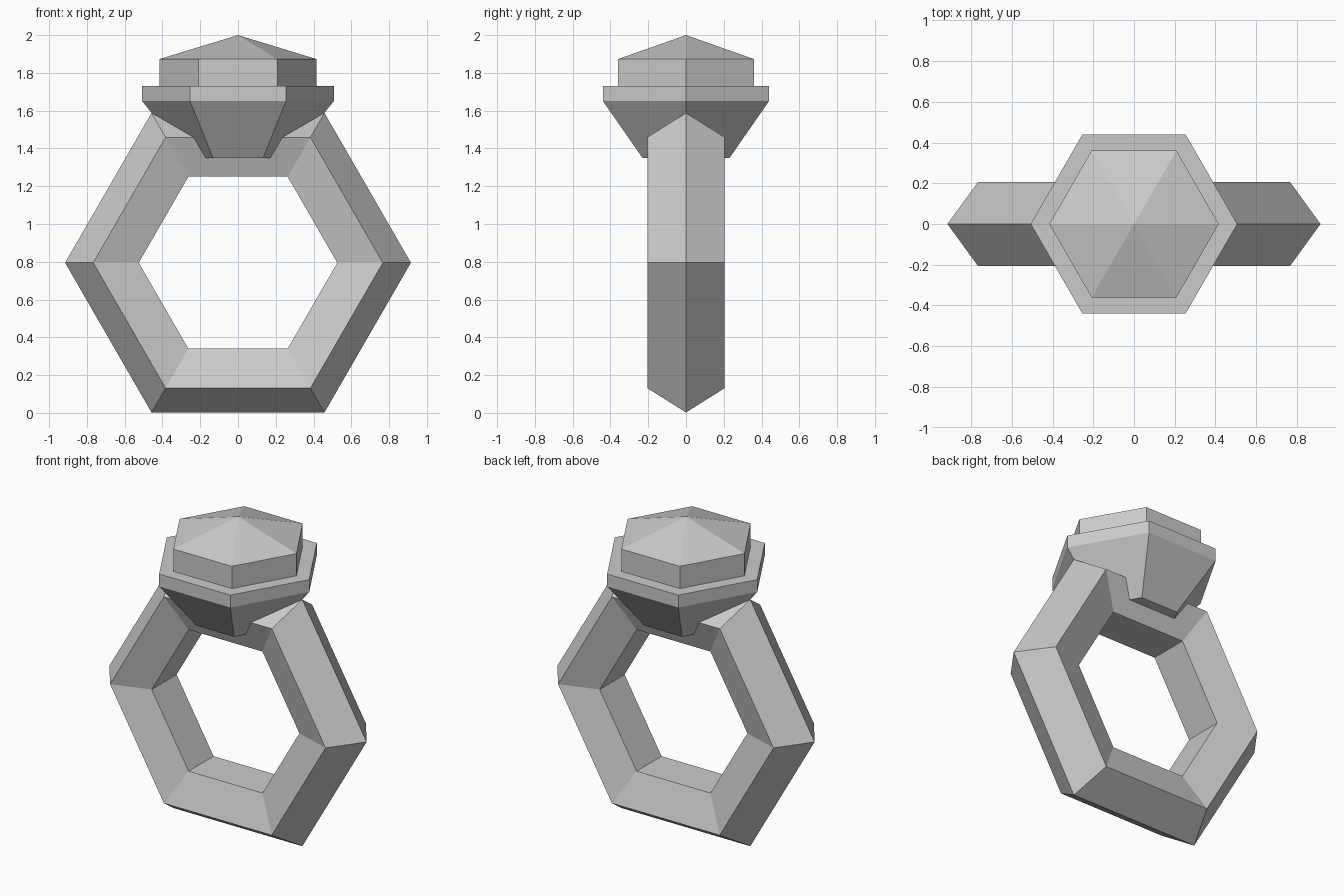
import bpy
from math import cos, sin, pi

if "Cube" in bpy.data.objects:
    bpy.data.objects.remove(bpy.data.objects["Cube"])

SIDES = 6


def make_object(name, verts, faces):
    mesh = bpy.data.meshes.new(name)
    mesh.from_pydata(verts, [], faces)
    obj = bpy.data.objects.new(name, mesh)
    bpy.context.collection.objects.link(obj)
    return obj


def bridge(a, b, n):
    """Quads joining two loops of n vertices that start at indices a and b."""
    return [(a + i, a + (i + 1) % n, b + (i + 1) % n, b + i) for i in range(n)]


def hex_stack(name, profile, apex=None):
    """Stack of hexagons from (radius, z) pairs, capped flat or with a point."""
    verts, faces = [], [tuple(reversed(range(SIDES)))]
    for r, z in profile:
        verts += [(r * cos(2 * pi * i / SIDES), r * sin(2 * pi * i / SIDES), z)
                  for i in range(SIDES)]
    for k in range(len(profile) - 1):
        faces += bridge(k * SIDES, (k + 1) * SIDES, SIDES)
    top = (len(profile) - 1) * SIDES
    if apex is None:
        faces.append(tuple(range(top, top + SIDES)))
    else:
        verts.append((0, 0, apex))
        faces += [(top + i, top + (i + 1) % SIDES, len(verts) - 1)
                  for i in range(SIDES)]
    return make_object(name, verts, faces)


def ring_band(name, major, minor, section, centre_z):
    """Six-segment upright torus with a pentagonal section, ridge outwards."""
    verts, faces = [], []
    for i in range(SIDES):
        a = 2 * pi * i / SIDES
        for j in range(section):
            b = 2 * pi * j / section
            r = major + minor * cos(b)
            verts.append((r * cos(a), minor * sin(b), centre_z + r * sin(a)))
    for i in range(SIDES):
        faces += bridge(i * section, (i + 1) % SIDES * section, section)
    return make_object(name, verts, faces)


# Finger band
ring_band("band", 0.70, 0.2155, 5, 0.795)

# Flared setting with a flat rim
hex_stack("setting", [(0.266, 1.35), (0.507, 1.65), (0.507, 1.73)])

# Faceted stone resting on the rim
hex_stack("gem", [(0.416, 1.73), (0.416, 1.873)], apex=2.0)
